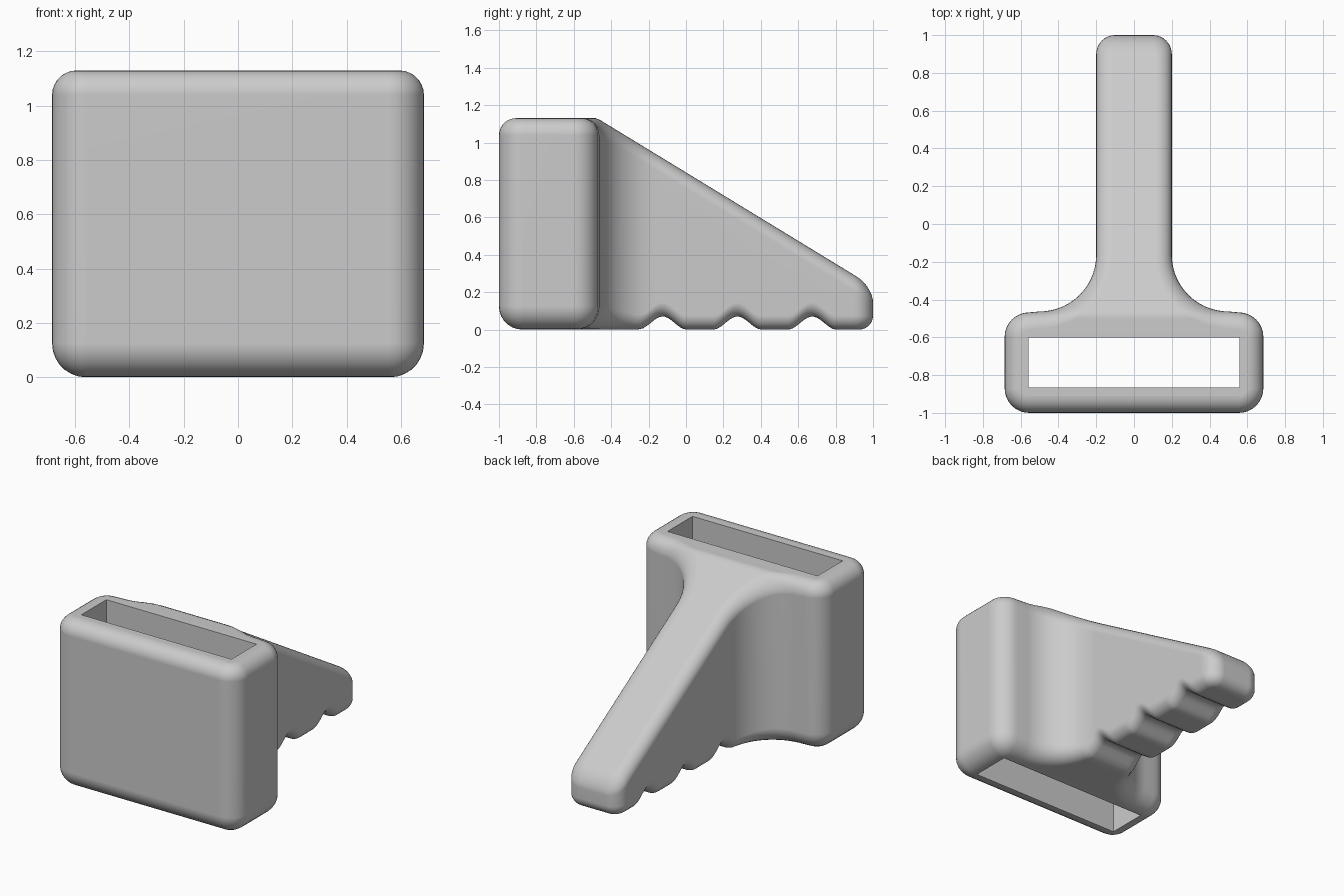
import bpy, bmesh
from math import sin, cos, pi, radians
from mathutils import Vector

if "Cube" in bpy.data.objects:
    bpy.data.objects.remove(bpy.data.objects["Cube"])

HALF_W, BACK, FIN_W = 0.685, -0.468, 0.2
CORNER, FILLET, END_R = 0.13, 0.3, 0.1
FILLET_Y = -0.463 + FILLET


def blend(y, front, back):
    """Ease from the holder's value to the fin's value along y."""
    t = min(max((y + 0.5) / 0.3, 0), 1)
    return front + (back - front) * t * t * (3 - 2 * t)


def top_height(y):
    return 1.13 - 0.61 * max(y + 0.475, 0)


def bottom_height(y):
    # three finger scallops under the fin
    z = 0
    for centre in (-0.125, 0.275, 0.675):
        u = abs(y - centre) / 0.13
        if u < 1:
            z = 0.07 * (0.5 + 0.5 * cos(pi * u))
    return z


def arc(cx, cy, r, a0, a1, n, side=1):
    """Points with outward normals; side=-1 makes a concave arc."""
    out = []
    for i in range(n + 1):
        a = radians(a0 + (a1 - a0) * i / n)
        d = Vector((cos(a), sin(a)))
        out.append((Vector((cx, cy)) + d * r, d * side))
    return out


# right half of the T-shaped plan, from the front to the tip of the fin
cx = HALF_W - CORNER
half = arc(cx, -1 + CORNER, CORNER, -90, 0, 8)
half += arc(cx, BACK - CORNER, CORNER, 0, 90, 8)
half += arc(FIN_W + FILLET, FILLET_Y, FILLET, 270, 180, 18, -1)
steps = 64
fin_end = 1 - END_R
for i in range(1, steps):
    y = FILLET_Y + (fin_end - FILLET_Y) * i / steps
    half.append((Vector((FIN_W, y)), Vector((1, 0))))
half += arc(FIN_W - END_R, fin_end, END_R, 0, 90, 8)
N = len(half)

# rings: rounded bottom edge, straight wall, rounded top edge
bm = bmesh.new()
rings = []
ROUND = 7
levels = [(0, k / ROUND) for k in range(ROUND + 1)]
levels += [(1, 1 - k / ROUND) for k in range(ROUND + 1)]
for upper, t in levels:
    right, left = [], []
    inset, rise = 1 - sin(t * pi / 2), 1 - cos((1 - t) * pi / 2)
    rise = 1 - cos(t * pi / 2)
    for p, n in half:
        r = blend(p.y, 0.09, 0.085) if upper else blend(p.y, 0.125, 0.075)
        q = p - n * r * inset
        z = top_height(q.y) - r * rise if upper else bottom_height(q.y) + r * rise
        right.append(bm.verts.new((q.x, q.y, z)))
        left.append(bm.verts.new((-q.x, q.y, z)))
    rings.append((right, left))

for (r0, l0), (r1, l1) in zip(rings, rings[1:]):
    a, b = r0 + l0[::-1], r1 + l1[::-1]
    for i in range(2 * N):
        j = (i + 1) % (2 * N)
        bm.faces.new((a[i], a[j], b[j], b[i]))
for right, left in (rings[0], rings[-1]):
    for i in range(N - 1):
        bm.faces.new((right[i], right[i + 1], left[i + 1], left[i]))
bmesh.ops.recalc_face_normals(bm, faces=bm.faces)

mesh = bpy.data.meshes.new("holder_with_fin")
bm.to_mesh(mesh)
bm.free()
body = bpy.data.objects.new("holder_with_fin", mesh)
bpy.context.collection.objects.link(body)

# slot running straight through the holder
bpy.ops.mesh.primitive_cube_add(size=1, location=(0, -0.7325, 0.6))
cutter = bpy.context.object
cutter.name = "slot_cutter"
cutter.scale = (1.115, 0.265, 2)
cutter.hide_render = True
bpy.context.view_layer.update()
cut = body.modifiers.new("slot", "BOOLEAN")
cut.operation = "DIFFERENCE"
cut.solver = "EXACT"
cut.object = cutter

bpy.ops.object.select_all(action="DESELECT")
body.select_set(True)
bpy.context.view_layer.objects.active = body
bpy.ops.object.modifier_apply(modifier=cut.name)
bpy.data.objects.remove(cutter)

# plain grey plastic
GREY = (0.6, 0.6, 0.6, 1)
mat = bpy.data.materials.new("grey_plastic")
mat.use_nodes = True
mat.diffuse_color = GREY
mat.node_tree.nodes["Principled BSDF"].inputs["Base Color"].default_value = GREY
body.data.materials.clear()
body.data.materials.append(mat)

bpy.ops.object.shade_smooth_by_angle(angle=radians(35))
weighted = body.modifiers.new("weighted_normals", "WEIGHTED_NORMAL")
weighted.keep_sharp = True
